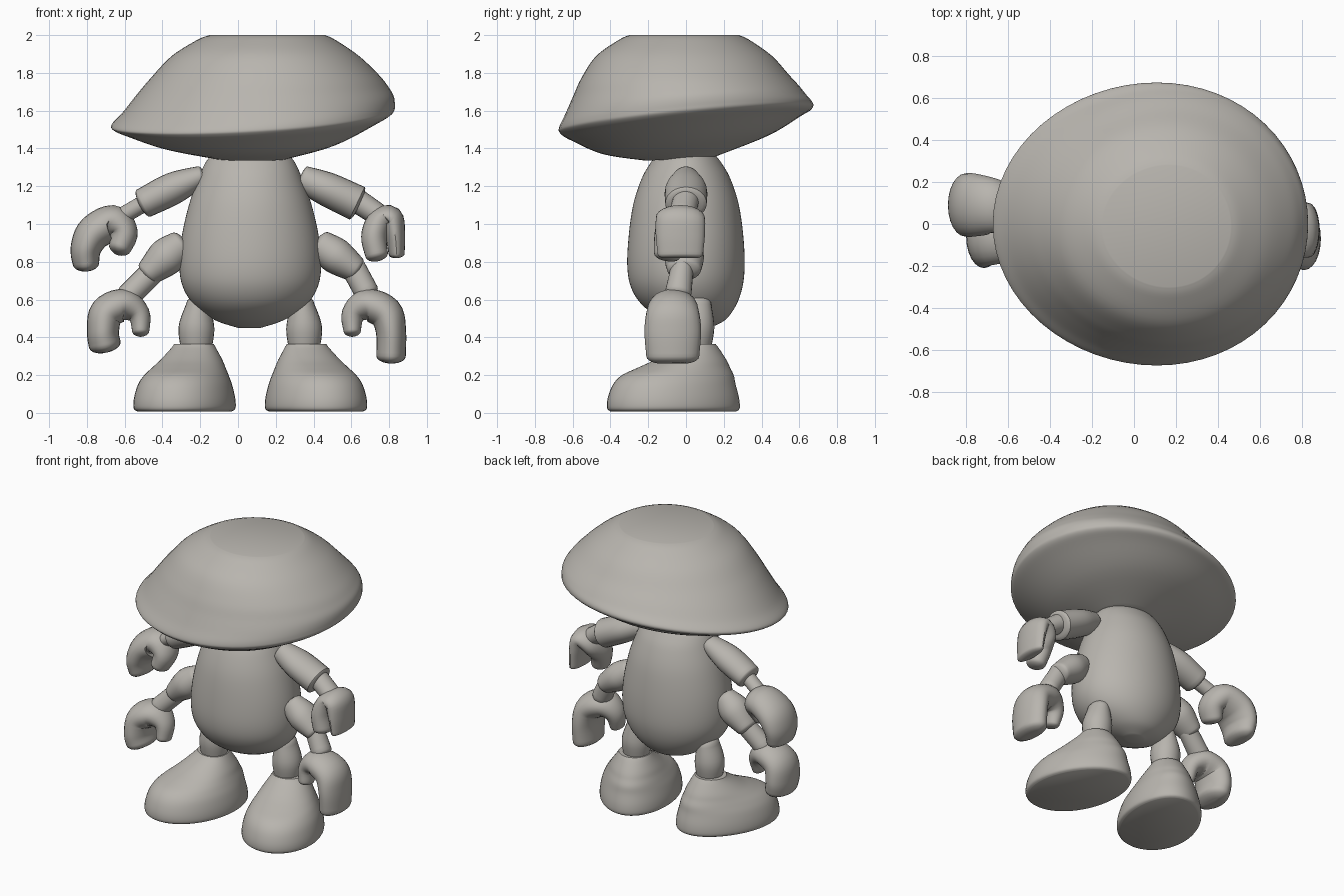
import bpy, bmesh, math
from mathutils import Vector

clay = bpy.data.materials.new("warm grey clay")
clay.diffuse_color = (0.48, 0.46, 0.425, 1)


def spline(keys, steps=5):
    """Catmull-Rom interpolation through tuples of any length."""
    out = []
    for i in range(len(keys) - 1):
        a, b, c, d = (keys[min(max(i + k, 0), len(keys) - 1)] for k in (-1, 0, 1, 2))
        for s in range(steps):
            t = s / steps
            out.append(tuple(0.5 * (2 * q + (r - p) * t + (2 * p - 5 * q + 4 * r - u) * t * t
                                    + (3 * q - p - 3 * r + u) * t ** 3)
                             for p, q, r, u in zip(a, b, c, d)))
    return out + [tuple(keys[-1])]


def loft(name, rings):
    """Skin a list of point rings and close both ends."""
    bm = bmesh.new()
    loops = [[bm.verts.new(p) for p in ring] for ring in rings]
    n = len(loops[0])
    for a, b in zip(loops, loops[1:]):
        for i in range(n):
            j = (i + 1) % n
            bm.faces.new((a[i], a[j], b[j], b[i]))
    bm.faces.new(loops[0])
    bm.faces.new(loops[-1])
    bmesh.ops.recalc_face_normals(bm, faces=bm.faces)
    mesh = bpy.data.meshes.new(name)
    bm.to_mesh(mesh)
    bm.free()
    mesh.materials.append(clay)
    ob = bpy.data.objects.new(name, mesh)
    bpy.context.collection.objects.link(ob)
    bpy.ops.object.select_all(action='DESELECT')
    ob.select_set(True)
    bpy.context.view_layer.objects.active = ob
    bpy.ops.object.shade_smooth_by_angle(angle=math.radians(35))
    return ob


def circle(n):
    return [(math.cos(2 * math.pi * i / n), math.sin(2 * math.pi * i / n)) for i in range(n)]


def stack(name, keys, egg=0.0, n=64):
    """Ellipse rings: (z, cx, cy, rx, ry, tilt_x, tilt_y); egg shifts the widest point in x."""
    loft(name, [[(cx + rx * (u + egg * v * v), cy + ry * v, z + tx * u + ty * v)
                 for u, v in circle(n)]
                for z, cx, cy, rx, ry, tx, ty in spline(keys)])


def tube(name, keys, tip=0.6, n=24):
    """Sweep an ellipse along (x, y, z, radius, depth radius) with rounded tips."""
    pts = spline(keys)
    pos = [Vector(p[:3]) for p in pts]
    tan = [(pos[min(i + 1, len(pos) - 1)] - pos[max(i - 1, 0)]).normalized()
           for i in range(len(pos))]
    stations = [(pos[i], tan[i], p[3], p[4]) for i, p in enumerate(pts)]

    def cap(station, sign):
        p, t, r, d = station
        return [(p + t * sign * tip * r * math.sin(a), t, r * math.cos(a), d - r + r * math.cos(a))
                for a in (0.35, 0.7, 1.05, 1.35)]
    stations = cap(stations[0], -1)[::-1] + stations + cap(stations[-1], 1)
    rings = []
    for p, t, r, d in stations:
        side = Vector((0, 1, 0)).cross(t).normalized()
        deep = t.cross(side)
        rings.append([p + side * r * u + deep * d * v for u, v in circle(n)])
    loft(name, rings)


# Mushroom-like head with a flat top and tilted rim
stack("head_cap", [
    (2.00, .155, -.01, .305, .29, 0, 0), (1.975, .15, -.01, .365, .345, 0, 0),
    (1.89, .145, -.01, .495, .465, 0, 0), (1.78, .145, -.005, .605, .55, .005, .01),
    (1.70, .13, 0, .67, .60, .02, .03), (1.63, .105, 0, .72, .64, .045, .05),
    (1.575, .08, 0, .75, .672, .05, .065), (1.545, .08, 0, .74, .665, .045, .065),
    (1.51, .075, 0, .675, .61, .035, .065),
    (1.42, .06, 0, .47, .44, .01, .05), (1.345, .07, -.03, .19, .18, 0, .01)], .04)

# Egg-shaped body
stack("body", [
    (1.36, .065, 0, .21, .16, 0, 0), (1.32, .065, 0, .24, .19, 0, 0),
    (1.24, .065, 0, .275, .235, 0, 0), (1.10, .065, 0, .325, .28, 0, 0),
    (.92, .065, 0, .365, .305, 0, 0), (.76, .065, 0, .375, .31, 0, 0),
    (.65, .065, .005, .35, .29, 0, 0), (.56, .065, .02, .285, .24, 0, 0),
    (.49, .06, .05, .18, .155, 0, 0), (.45, .06, .075, .06, .05, 0, 0)])

# Upper pair of arms
tube("upper_left_sleeve", [(-.19, 0, 1.255, .055, .07), (-.34, .01, 1.19, .085, .10),
                           (-.50, .02, 1.11, .08, .095)], .3)
tube("upper_left_wrist", [(-.48, .02, 1.12, .045, .05), (-.60, .05, 1.05, .045, .05)])
tube("upper_left_hand", [
    (-.625, .03, .875, .06, .08), (-.605, .05, .95, .075, .10), (-.66, .08, 1.005, .095, .13),
    (-.76, .09, .955, .095, .15), (-.805, .09, .87, .082, .15), (-.805, .09, .79, .07, .13)])
tube("upper_right_sleeve", [(.34, 0, 1.24, .07, .07), (.47, 0, 1.185, .09, .11),
                            (.63, 0, 1.11, .095, .11)], .2)
tube("upper_right_wrist", [(.62, 0, 1.13, .065, .07), (.74, -.02, 1.05, .06, .07)])
tube("upper_right_hand", [
    (.735, -.10, .835, .06, .07), (.72, -.08, .93, .068, .09), (.75, -.04, 1.01, .07, .12),
    (.81, -.03, 1.03, .065, .13), (.832, -.03, .94, .053, .13), (.84, -.03, .84, .042, .12)], .5)

# Lower pair of arms
tube("lower_left_sleeve", [(-.30, -.01, .89, .08, .075), (-.38, -.01, .825, .10, .105),
                           (-.475, -.01, .74, .07, .085)], .4)
tube("lower_left_wrist", [(-.45, -.01, .75, .065, .06), (-.58, -.04, .62, .065, .07)])
tube("lower_left_hand", [
    (-.515, -.09, .43, .045, .06), (-.525, -.07, .52, .06, .08), (-.60, -.06, .57, .085, .12),
    (-.695, -.06, .53, .09, .14), (-.715, -.06, .43, .085, .15), (-.705, -.06, .36, .085, .14)], .5)
tube("lower_right_sleeve", [(.435, -.01, .89, .08, .075), (.52, -.01, .83, .095, .105),
                            (.62, -.01, .76, .07, .09)], .4)
tube("lower_right_wrist", [(.61, -.02, .77, .065, .06), (.68, -.04, .64, .065, .07)])
tube("lower_right_hand", [
    (.605, -.10, .43, .045, .06), (.61, -.08, .52, .063, .08), (.68, -.07, .57, .085, .12),
    (.78, -.07, .53, .09, .14), (.81, -.07, .43, .08, .15), (.81, -.07, .30, .078, .14)], .5)

# Legs and splayed shoes, mirrored about the body's axis
SHOE = [(.008, 0, .345, .235), (.025, 0, .362, .255), (.08, 0, .358, .253), (.15, -.005, .335, .235),
        (.20, -.025, .305, .21), (.24, -.06, .25, .185), (.28, -.095, .195, .16),
        (.34, -.125, .125, .12), (.365, -.13, .10, .105)]
splay = math.radians(20)
fx, fy = math.sin(splay), -math.cos(splay)
for side, tag in ((-1, "left"), (1, "right")):
    x = .065 + side * .285
    tube(tag + "_leg", [(x, .05, .33, .08, .08), (x, .05, .45, .095, .10),
                        (x - .01 * side, .05, .57, .065, .085)], .8)
    rings = []
    for z, c, hl, hw in spline(SHOE, 4):
        ring = []
        for u, v in circle(48):
            f = c + hl * u
            w = hw * v * (1 + .08 * u)
            ring.append((.065 + side * (.34 + f * fx - w * fy), -.065 + f * fy + w * fx, max(z, 0)))
        rings.append(ring)
    loft(tag + "_shoe", rings)
